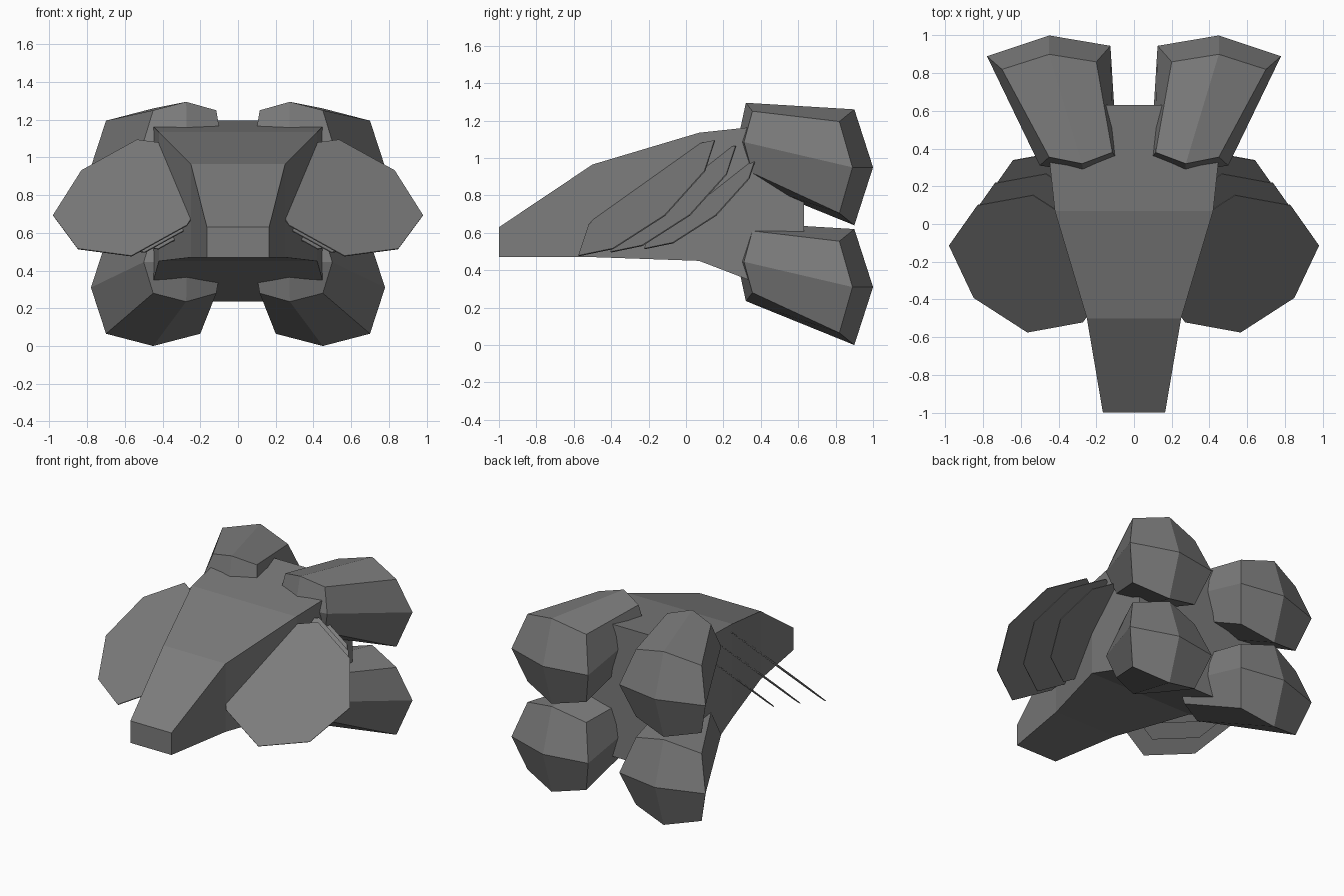
import bpy, bmesh, math
from mathutils import Vector

if "Cube" in bpy.data.objects:
    bpy.data.objects.remove(bpy.data.objects["Cube"])

# Dark grey paint for every part
paint = bpy.data.materials.new("dark_grey")
paint.diffuse_color = (.2, .2, .2, 1)
paint.use_nodes = True
paint.node_tree.nodes["Principled BSDF"].inputs["Base Color"].default_value = paint.diffuse_color


def make_object(name, verts, faces):
    bm = bmesh.new()
    vs = [bm.verts.new(v) for v in verts]
    for f in faces:
        bm.faces.new([vs[i] for i in f])
    bmesh.ops.recalc_face_normals(bm, faces=bm.faces)
    me = bpy.data.meshes.new(name)
    bm.to_mesh(me)
    bm.free()
    me.materials.append(paint)
    ob = bpy.data.objects.new(name, me)
    bpy.context.collection.objects.link(ob)
    return ob


# Wedge hull lofted through rectangular sections: y, half width, bottom, top
sections = [(-1.0, .165, .47, .63), (-.5, .25, .47, .965),
            (.07, .42, .45, 1.135), (.63, .48, .235, 1.195)]
verts, faces = [], [(0, 1, 2, 3), (12, 13, 14, 15)]
for y, w, lo, hi in sections:
    verts += [(-w, y, lo), (w, y, lo), (w, y, hi), (-w, y, hi)]
for s in range(3):
    for i in range(4):
        j = (i + 1) % 4
        faces.append((s * 4 + i, s * 4 + j, s * 4 + 4 + j, s * 4 + 4 + i))
make_object("hull", verts, faces)


# Engine pods: two domed caps (centre + ring of eight) joined by long panels
def cap(corner_rows, mid_row, z_mid, z_corner, z_peak):
    (a, b, c), (d, e, f) = corner_rows, mid_row   # inner, middle, outer (x, y)
    up = lambda p, h: (p[0], p[1], z_mid + h)
    return [up(e, 0), up(f, 0), up(c, z_corner), up(b, z_peak), up(a, z_corner),
            up(d, 0), up(a, -z_corner), up(b, -z_peak), up(c, -z_corner)]


front = cap([(.115, .38), (.275, .32), (.45, .355)],
            [(.088, .345), (.27, .275), (.5, .31)], 1.085, .165, .21)
rear = cap([(.2, .86), (.45, .9), (.7, .82)],
           [(.125, .945), (.45, 1.0), (.78, .89)], .95, .245, .31)
pod_faces = []
for base in (0, 9):
    for i in (1, 3, 5, 7):
        pod_faces.append((base, base + i, base + i + 1, base + (i + 1) % 8 + 1))
for i in range(8):
    j = (i + 1) % 8
    pod_faces.append((1 + i, 1 + j, 10 + j, 10 + i))
for side, sx in (("right", 1), ("left", -1)):
    for level, dz in (("upper", 0), ("lower", -.64)):
        make_object(f"{level}_{side}_pod",
                    [(sx * x, y, z + dz) for x, y, z in front + rear], pod_faces)

# Three thin octagonal fins per side, stacked in parallel and shrinking rearwards
u, v = Vector((.28, .31, .145)), Vector((.3, -.18, -.27))
fins = [((.55, -.21, .785), 1.0), ((.48, -.068, .78), .92), ((.41, .08, .77), .83)]
fin_faces = [(0, 1 + i, 2 + i, 1 + (i + 2) % 8) for i in (0, 2, 4, 6)]
for side, sx in (("right", 1), ("left", -1)):
    for n, (centre, size) in enumerate(fins):
        pts = [Vector(centre)]
        for i in range(8):
            a = i * math.pi / 4
            r = size * (1.05 if i % 2 else 1.0)
            pts.append(pts[0] + r * (math.cos(a) * u + math.sin(a) * v))
        ob = make_object(f"{side}_fin_{n + 1}", [(sx * p.x, p.y, p.z) for p in pts], fin_faces)
        mod = ob.modifiers.new("thickness", 'SOLIDIFY')
        mod.thickness = .006
        mod.offset = 0
